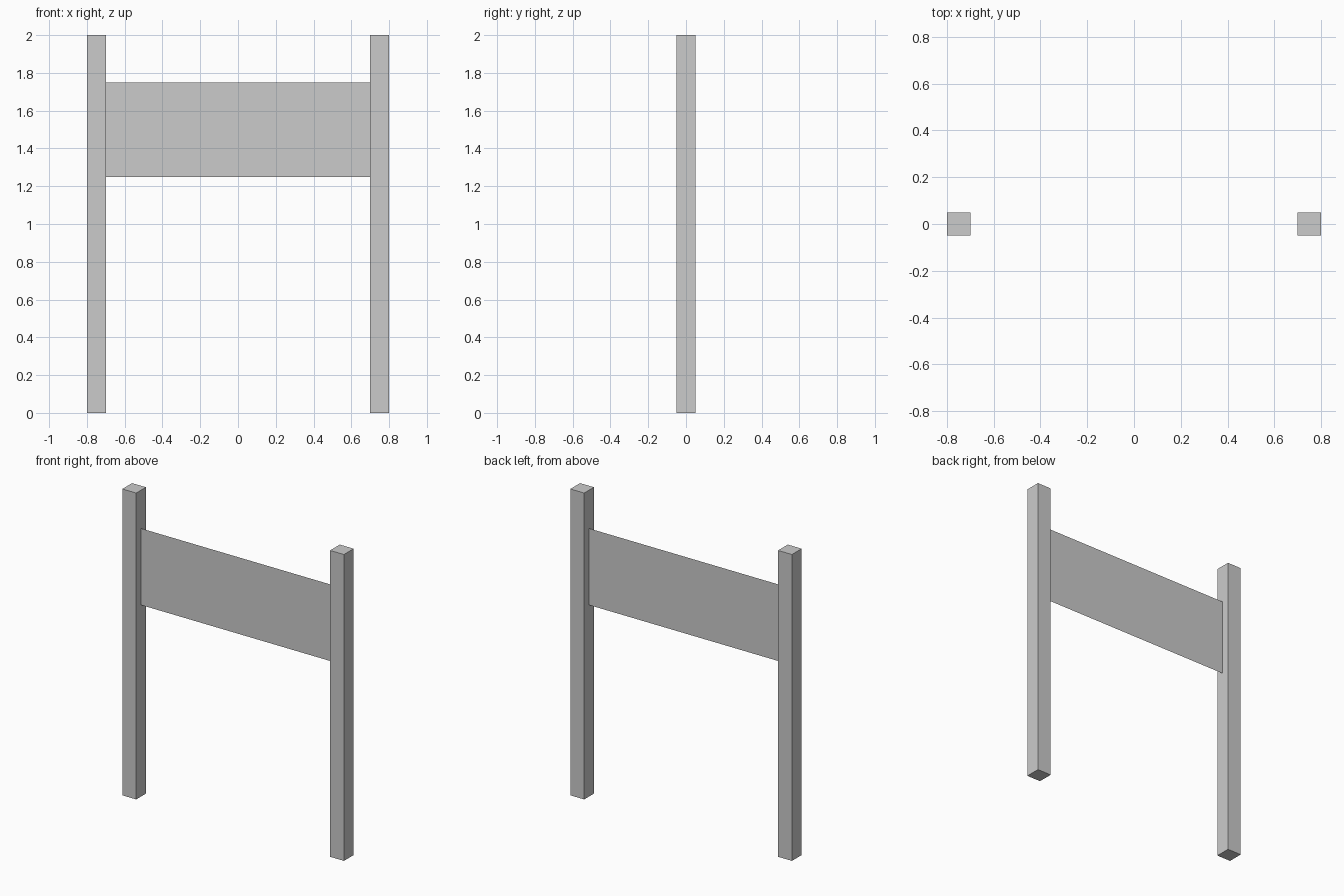
import bpy
import bmesh
from mathutils import Matrix, Vector

if "Cube" in bpy.data.objects:
    bpy.data.objects.remove(bpy.data.objects["Cube"])

POST = 0.1          # post thickness
HEIGHT = 2.0
POST_X = 0.75       # post centre distance from the middle
PANEL_Z = (1.25, 1.75)


def finish(name, bm):
    mesh = bpy.data.meshes.new(name)
    bm.to_mesh(mesh)
    bm.free()
    obj = bpy.data.objects.new(name, mesh)
    bpy.context.collection.objects.link(obj)
    return obj


# Two square upright posts
for side, name in ((-1, "left_post"), (1, "right_post")):
    bm = bmesh.new()
    bmesh.ops.create_cube(bm, size=1.0, matrix=Matrix.LocRotScale(
        Vector((side * POST_X, 0, HEIGHT / 2)), None, Vector((POST, POST, HEIGHT))))
    finish(name, bm)

# Thin sheet panel spanning the inner faces of the posts
half = POST_X - POST / 2
low, high = PANEL_Z
bm = bmesh.new()
bm.faces.new([bm.verts.new((x, 0, z)) for x, z in
              ((-half, low), (half, low), (half, high), (-half, high))])
finish("sign_panel", bm)
